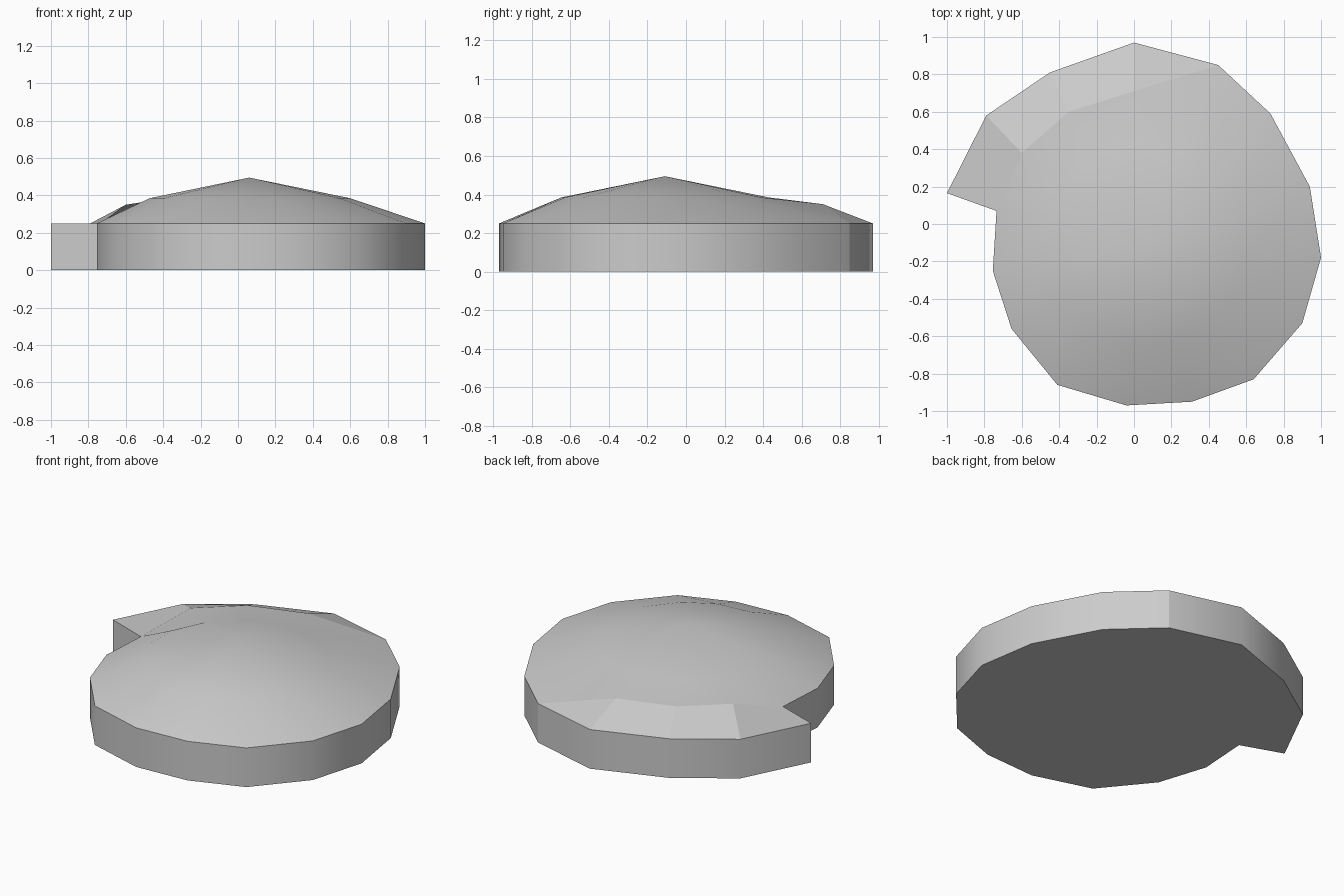
import bpy, bmesh, math

if "Cube" in bpy.data.objects:
    bpy.data.objects.remove(bpy.data.objects["Cube"])

RIM_Z, LIP_Z, RING_Z, TOP_Z = 0.25, 0.35, 0.385, 0.495
CX, CY, RING_R = 0.06, -0.11, 0.54

# dome rim, clockwise from the back right round to the notch
rim = [(0.45, 0.85), (0.73, 0.59), (0.94, 0.20), (1.0, -0.18), (0.90, -0.53),
       (0.64, -0.83), (0.31, -0.95), (-0.04, -0.97), (-0.41, -0.86),
       (-0.655, -0.56), (-0.755, -0.25), (-0.735, 0.07)]
# outer edge of the flared lip, notch tip round to the back
flare = [(-1.0, 0.165), (-0.79, 0.58), (-0.45, 0.81), (0.0, 0.97)]
# raised edge where the lip meets the dome
lip = [(-0.60, 0.38), (-0.35, 0.60), (0.0, 0.71)]


def add(bm, points, z):
    return [bm.verts.new((x, y, z)) for x, y in points]


def close_below(bm, loop):
    """Drop walls from a top loop to the floor and cap them."""
    base = add(bm, [v.co.xy for v in loop], 0)
    for i in range(len(loop)):
        j = (i + 1) % len(loop)
        bm.faces.new((loop[i], loop[j], base[j], base[i]))
    bm.faces.new(base)


def finish(bm, name, flat=()):
    bmesh.ops.recalc_face_normals(bm, faces=bm.faces[:])
    for f in bm.faces:
        f.smooth = True
    for e in bm.edges:
        e.smooth = (e.calc_face_angle(0) < math.radians(38)
                    and not any(f in flat for f in e.link_faces))
    mesh = bpy.data.meshes.new(name)
    bm.to_mesh(mesh)
    bm.free()
    bpy.context.collection.objects.link(bpy.data.objects.new(name, mesh))


def on_ring(p):
    a = math.atan2(p[1] - CY, p[0] - CX)
    return (CX + RING_R * math.cos(a), CY + RING_R * math.sin(a))


# domed disc
bm = bmesh.new()
outer = add(bm, rim, RIM_Z) + add(bm, lip, LIP_Z)
ring = add(bm, [on_ring(p) for p in rim + lip], RING_Z)
apex = bm.verts.new((CX, CY, TOP_Z))
n = len(outer)
for i in range(n):
    j = (i + 1) % n
    bm.faces.new((outer[i], outer[j], ring[j], ring[i]))
    bm.faces.new((ring[i], ring[j], apex))
close_below(bm, outer)
finish(bm, "domed_disc")

# flared lip: a sloping wedge wrapped round the back left of the disc
bm = bmesh.new()
out = add(bm, [rim[-1]] + flare + [rim[0]], RIM_Z)
inn = add(bm, lip, LIP_Z)
slopes = [bm.faces.new(f) for f in (
    (out[0], out[1], out[2], inn[0]), (out[2], out[3], inn[1], inn[0]),
    (out[3], out[4], inn[2], inn[1]), (out[4], out[5], inn[2]))]
close_below(bm, out + inn[::-1])
finish(bm, "flared_lip", slopes)
